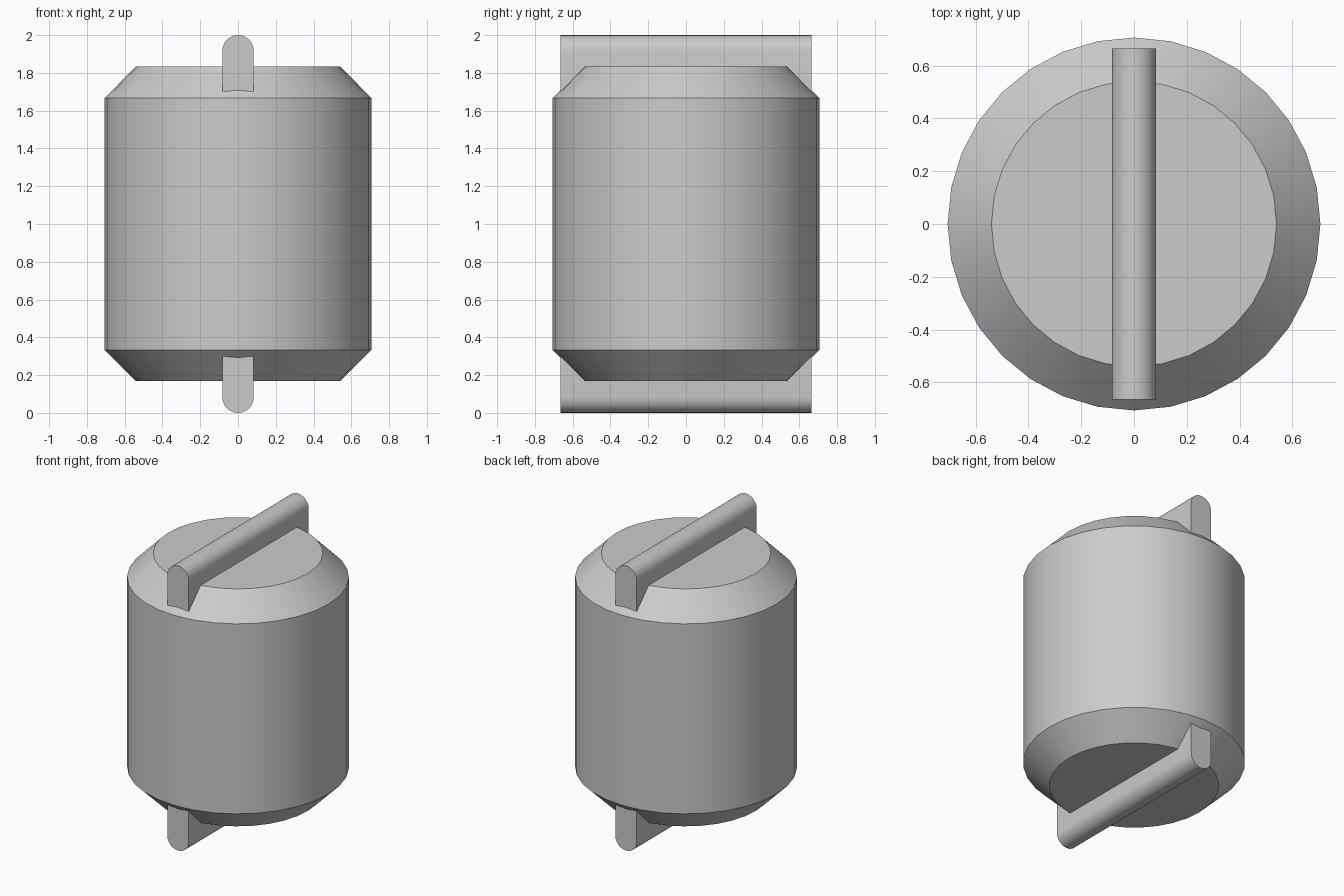
import bpy
import bmesh
from math import cos, sin, pi

if "Cube" in bpy.data.objects:
    bpy.data.objects.remove(bpy.data.objects["Cube"])

grey = bpy.data.materials.new("plain_grey")
grey.use_nodes = True
colour = (0.6, 0.6, 0.6, 1)
grey.diffuse_color = colour
grey.node_tree.nodes["Principled BSDF"].inputs["Base Color"].default_value = colour


def finish(name, bm):
    bmesh.ops.recalc_face_normals(bm, faces=bm.faces)
    mesh = bpy.data.meshes.new(name)
    bm.to_mesh(mesh)
    bm.free()
    mesh.materials.append(grey)
    obj = bpy.data.objects.new(name, mesh)
    bpy.context.collection.objects.link(obj)
    bpy.ops.object.select_all(action="DESELECT")
    obj.select_set(True)
    bpy.context.view_layer.objects.active = obj
    bpy.ops.object.shade_smooth_by_angle(angle=pi / 6)
    return obj


# Drum with chamfered rims
SIDES = 32
bm = bmesh.new()
rings = []
for radius, z in [(0.54, 0.168), (0.706, 0.333), (0.706, 1.667), (0.54, 1.835)]:
    rings.append([bm.verts.new((radius * cos(2 * pi * i / SIDES),
                                radius * sin(2 * pi * i / SIDES), z))
                  for i in range(SIDES)])
for low, high in zip(rings, rings[1:]):
    for i in range(SIDES):
        j = (i + 1) % SIDES
        bm.faces.new((low[i], low[j], high[j], high[i]))
bm.faces.new(rings[0])
bm.faces.new(rings[-1])
finish("drum_body", bm)


# Round-edged bars across both ends
def end_bar(name, side):
    half, length, arc = 0.083, 0.665, 12
    outline = [(half * cos(pi * i / arc), 1 - half + half * sin(pi * i / arc))
               for i in range(arc + 1)]
    outline += [(-half, 0.6), (half, 0.6)]
    bm = bmesh.new()
    face = bm.faces.new([bm.verts.new((x, -length, 1 + side * h)) for x, h in outline])
    ext = bmesh.ops.extrude_face_region(bm, geom=[face])["geom"]
    moved = [v for v in ext if isinstance(v, bmesh.types.BMVert)]
    bmesh.ops.translate(bm, verts=moved, vec=(0, 2 * length, 0))
    finish(name, bm)


end_bar("top_bar", 1)
end_bar("bottom_bar", -1)
